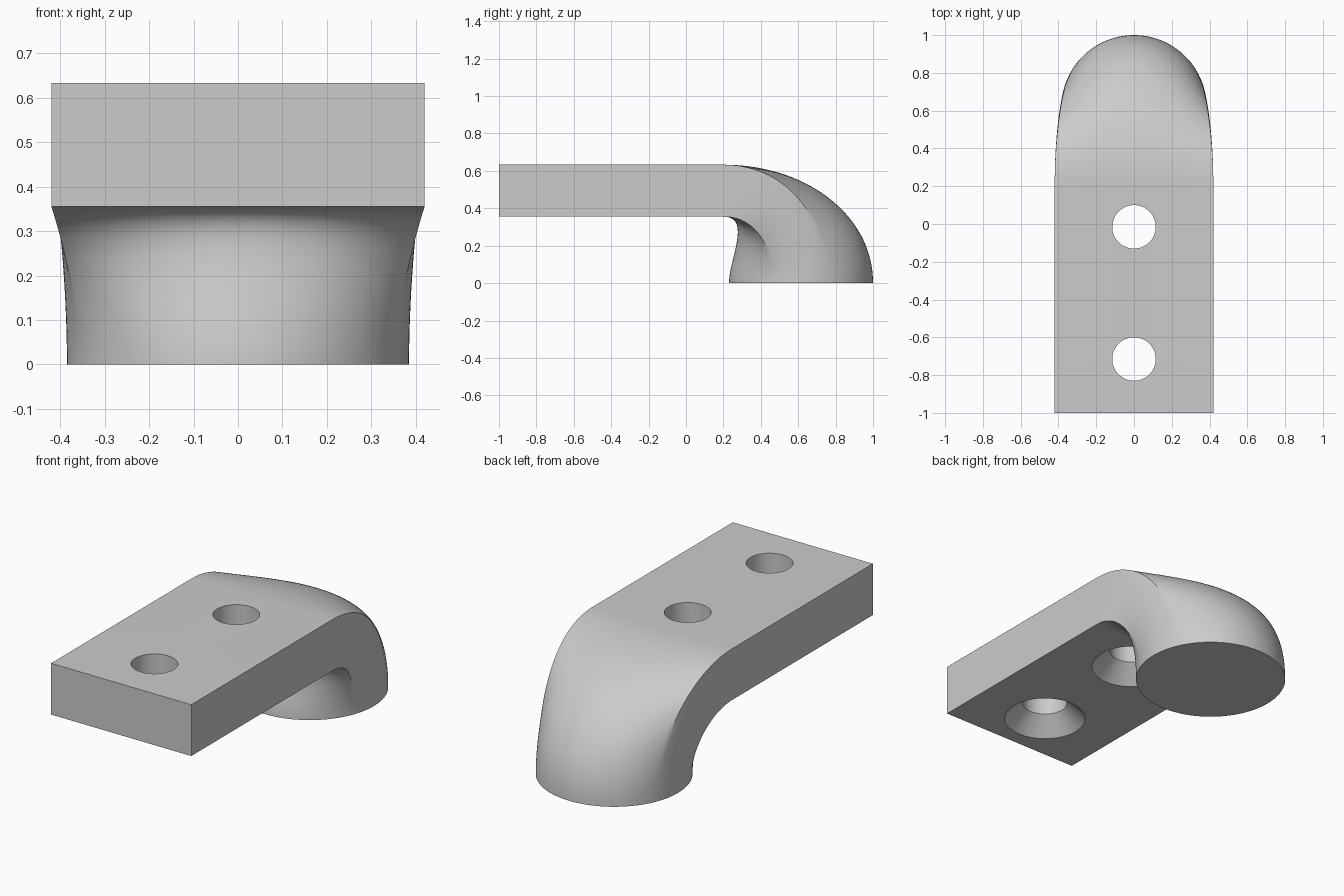
import bpy, bmesh
from math import cos, sin, pi, radians
from mathutils import Vector

cube = bpy.data.objects.get("Cube")
if cube:
    bpy.data.objects.remove(cube)

HALF_W, Z_LOW, Z_TOP = 0.42, 0.355, 0.633     # bar cross-section
FRONT, BEND = -1.0, 0.2                       # bar ends along y
FOOT_Y, FOOT_R = 0.615, 0.385                 # round foot
WIDE, TALL, STEPS = 56, 18, 40                # loft resolution

grey = bpy.data.materials.new("light grey")
grey.use_nodes = True
grey.diffuse_color = (0.6, 0.6, 0.6, 1)
grey.node_tree.nodes["Principled BSDF"].inputs["Base Color"].default_value = (0.6, 0.6, 0.6, 1)


def make_object(name, bm):
    bmesh.ops.recalc_face_normals(bm, faces=bm.faces)
    mesh = bpy.data.meshes.new(name)
    bm.to_mesh(mesh)
    bm.free()
    mesh.materials.append(grey)
    obj = bpy.data.objects.new(name, mesh)
    bpy.context.collection.objects.link(obj)
    return obj


def bridge(bm, a, b):
    for i in range(len(a)):
        j = (i + 1) % len(a)
        bm.faces.new((a[i], a[j], b[j], b[i]))


def loft(name, rings):
    bm = bmesh.new()
    loops = [[bm.verts.new(p) for p in ring] for ring in rings]
    for a, b in zip(loops, loops[1:]):
        bridge(bm, a, b)
    bm.faces.new(loops[0])
    bm.faces.new(loops[-1])
    return make_object(name, bm)


# Rectangle points paired with foot circle points by share of the perimeter
corners = [Vector((HALF_W, BEND, Z_LOW)), Vector((HALF_W, BEND, Z_TOP)),
           Vector((-HALF_W, BEND, Z_TOP)), Vector((-HALF_W, BEND, Z_LOW))]
lengths = [(corners[(k + 1) % 4] - corners[k]).length for k in range(4)]
perimeter = sum(lengths)
pairs = []
angle = -pi * lengths[0] / perimeter
for k in range(4):
    sweep = 2 * pi * lengths[k] / perimeter
    count = WIDE if k % 2 else TALL
    for i in range(count):
        a = angle + sweep * i / count
        foot = Vector((FOOT_R * cos(a), FOOT_Y + FOOT_R * sin(a), 0))
        pairs.append((corners[k].lerp(corners[(k + 1) % 4], i / count), foot))
    angle += sweep


def bend_point(p, q, t):
    """Curve leaving the bar along +y and meeting the foot vertically."""
    chord = (q - p).length
    p1 = p + Vector((0, 0.43 * chord, 0))
    q1 = q + Vector((0, 0, 0.36 * chord))
    s = 1 - t
    return p * s**3 + p1 * (3 * s * s * t) + q1 * (3 * s * t * t) + q * t**3


# Straight bar and curved foot in one body
rings = [[Vector((p.x, FRONT, p.z)) for p, q in pairs]]
rings += [[bend_point(p, q, i / STEPS) for p, q in pairs] for i in range(STEPS + 1)]
body = loft("mounting_foot", rings)

# Countersunk screw holes
profile = [(0.218, Z_LOW - 0.01), (0.115, Z_LOW + 0.093), (0.115, Z_TOP + 0.1)]
bpy.context.view_layer.objects.active = body
for y in (-0.715, -0.015):
    cutter = loft("hole_cutter", [
        [(r * cos(2 * pi * i / 64), y + r * sin(2 * pi * i / 64), z) for i in range(64)]
        for r, z in profile])
    cutter.hide_render = True
    cut = body.modifiers.new("screw_hole", "BOOLEAN")
    cut.operation = "DIFFERENCE"
    cut.solver = "EXACT"
    cut.object = cutter
    bpy.ops.object.modifier_apply(modifier=cut.name)
    bpy.data.objects.remove(cutter)

# Smooth bend, crisp bar edges
for obj in bpy.context.selected_objects:
    obj.select_set(False)
body.select_set(True)
bpy.ops.object.shade_smooth_by_angle(angle=radians(30))
